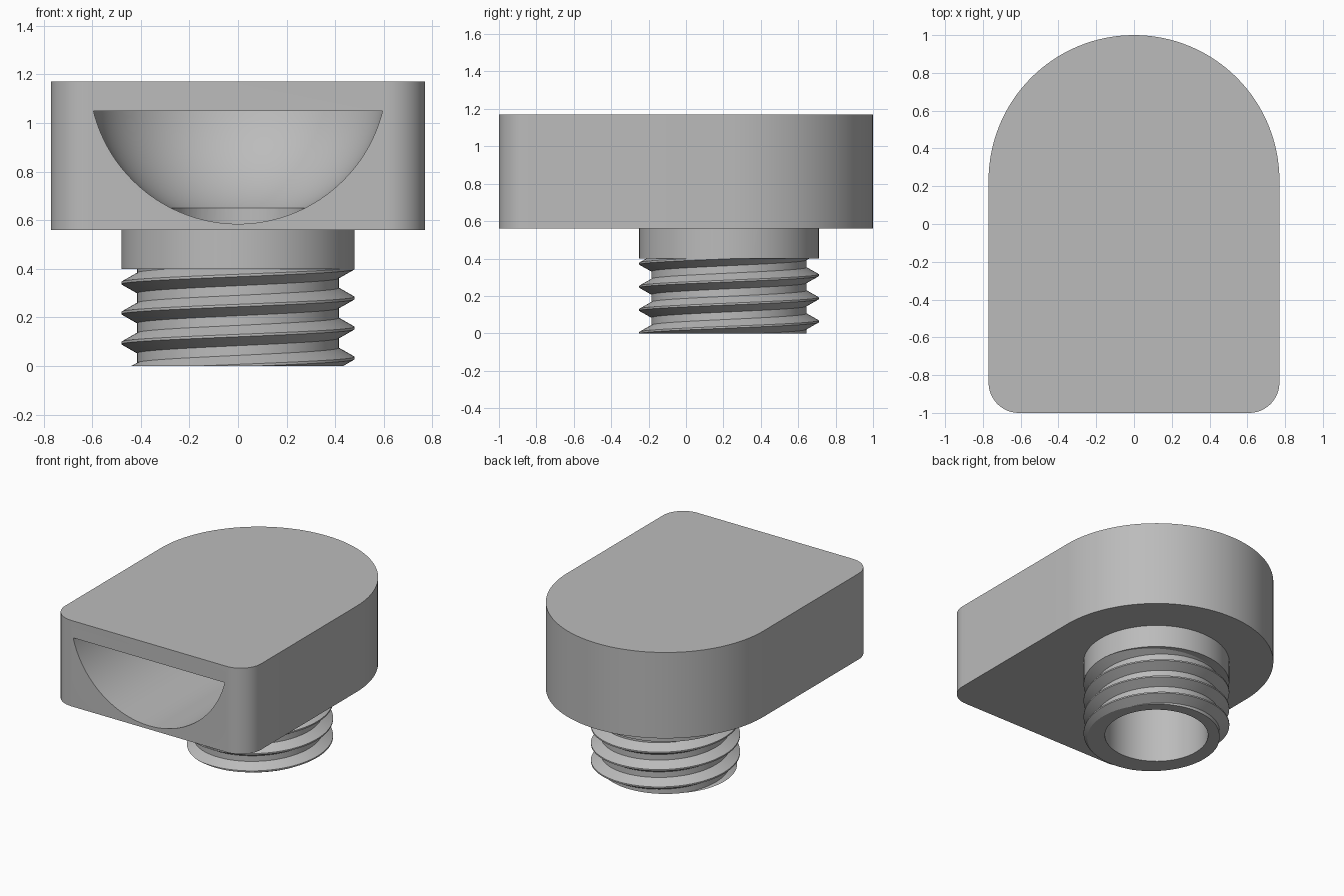
import bpy, bmesh
from math import sin, cos, pi, sqrt, asin
from mathutils import Vector

cube = bpy.data.objects.get("Cube")
if cube:
    bpy.data.objects.remove(cube, do_unlink=True)

AXIS_Y = 0.23     # vertical axis of the stem and rounded back
SEG = 96

grey = bpy.data.materials.new("light grey plastic")
grey.use_nodes = True
grey.diffuse_color = (0.5, 0.5, 0.5, 1)
grey.node_tree.nodes["Principled BSDF"].inputs["Base Color"].default_value = (0.5, 0.5, 0.5, 1)


def polar(r, a, z):
    return Vector((r * cos(a), AXIS_Y + r * sin(a), z))


def make(name, bm):
    bmesh.ops.remove_doubles(bm, verts=bm.verts, dist=1e-5)
    bmesh.ops.recalc_face_normals(bm, faces=bm.faces)
    mesh = bpy.data.meshes.new(name)
    bm.to_mesh(mesh)
    bm.free()
    mesh.materials.append(grey)
    ob = bpy.data.objects.new(name, mesh)
    bpy.context.collection.objects.link(ob)
    return ob


def skin(bm, columns, closed_profile=False):
    """Join neighbouring columns of points with quads."""
    cols = [[bm.verts.new(p) for p in c] for c in columns]
    n = len(cols[0])
    for a, b in zip(cols, cols[1:]):
        for i in range(n if closed_profile else n - 1):
            j = (i + 1) % n
            bm.faces.new((a[i], b[i], b[j], a[j]))
    return cols


def lathe(name, profile):
    bm = bmesh.new()
    skin(bm, [[polar(r, 2 * pi * k / SEG, z) for r, z in profile]
              for k in range(SEG + 1)], True)
    return make(name, bm)


def boolean(target, tool, operation):
    mod = target.modifiers.new(operation.lower(), 'BOOLEAN')
    mod.object, mod.operation, mod.solver = tool, operation, 'EXACT'
    bpy.context.view_layer.objects.active = target
    bpy.ops.object.modifier_apply(modifier=mod.name)
    bpy.data.objects.remove(tool, do_unlink=True)


# Cap body: round back, straight sides, small front corner radii
W, R = 0.77, 0.16
outline = [polar(W, pi * k / 64, 0.56) for k in range(65)]
for cx, start in ((-W + R, pi), (W - R, 1.5 * pi)):
    for k in range(13):
        a = start + k * pi / 24
        outline.append(Vector((cx + R * cos(a), -1 + R + R * sin(a), 0.56)))
bm = bmesh.new()
base = bm.faces.new([bm.verts.new(p) for p in outline])
top = bmesh.ops.extrude_face_region(bm, geom=[base], use_keep_orig=True)
bmesh.ops.translate(bm, vec=(0, 0, 0.61),
                    verts=[v for v in top["geom"] if isinstance(v, bmesh.types.BMVert)])
body = make("cap_body", bm)

# Stem: collar, threaded core and stepped bore
stem = lathe("stem", [(0.275, 0.57), (0.275, 0.4), (0.34, 0.4), (0.34, 0),
                      (0.415, 0), (0.415, 0.4), (0.48, 0.4), (0.48, 0.57)])
boolean(body, stem, 'UNION')

# Pouring cavity: half bowl at the back, trough running out of the front
RAD, CZ, ROOF = 0.613, 1.198, 1.05
rim = asin(sqrt(RAD ** 2 - (CZ - ROOF) ** 2) / RAD)
arc = [(RAD * sin(rim * k / 32), CZ - RAD * cos(rim * k / 32)) for k in range(33)]
columns = [[polar(r, pi * k / 48, z) for r, z in arc] for k in range(49)]
mouth = [[Vector((s * r, -1.1, z)) for r, z in arc] for s in (1, -1)]
bm = bmesh.new()
cols = skin(bm, [mouth[0]] + columns + [mouth[1]])
bm.faces.new([c[-1] for c in cols])
bm.faces.new(cols[0][::-1] + cols[-1][1:])
boolean(body, make("cavity_cutter", bm), 'DIFFERENCE')

# Hole from the bowl down into the stem
bm = bmesh.new()
ring = [polar(0.275, 2 * pi * k / SEG, 0.5) for k in range(SEG)]
low = bm.faces.new([bm.verts.new(p) for p in ring])
up = bmesh.ops.extrude_face_region(bm, geom=[low], use_keep_orig=True)
bmesh.ops.translate(bm, vec=(0, 0, 0.3),
                    verts=[v for v in up["geom"] if isinstance(v, bmesh.types.BMVert)])
boolean(body, make("hole_cutter", bm), 'DIFFERENCE')

# Screw thread: helical ridge trimmed flat at the stem end and the collar
PITCH = 0.1235
ridge = [(0.413, -0.043), (0.48, -0.005), (0.48, 0.005), (0.413, 0.043)]
bm = bmesh.new()
cols = skin(bm, [[polar(r, 2 * pi * k / SEG, 0.033 + PITCH * k / SEG + dz) for r, dz in ridge]
                 for k in range(-SEG, 4 * SEG + 1)], True)
for end in (cols[0], cols[-1]):
    bm.faces.new(end)
for z, direction in ((0, -1), (0.4, 1)):
    cut = bmesh.ops.bisect_plane(bm, geom=bm.verts[:] + bm.edges[:] + bm.faces[:],
                                 plane_co=(0, 0, z), plane_no=(0, 0, direction),
                                 clear_outer=True)
    edges = [e for e in cut["geom_cut"] if isinstance(e, bmesh.types.BMEdge)]
    bmesh.ops.triangle_fill(bm, edges=edges, use_beauty=True)
thread = make("screw_thread", bm)

# Smooth curved walls, keep the corners crisp
for ob in (body, thread):
    bpy.ops.object.select_all(action='DESELECT')
    ob.select_set(True)
    bpy.context.view_layer.objects.active = ob
    bpy.ops.object.shade_smooth_by_angle(angle=pi / 7)
